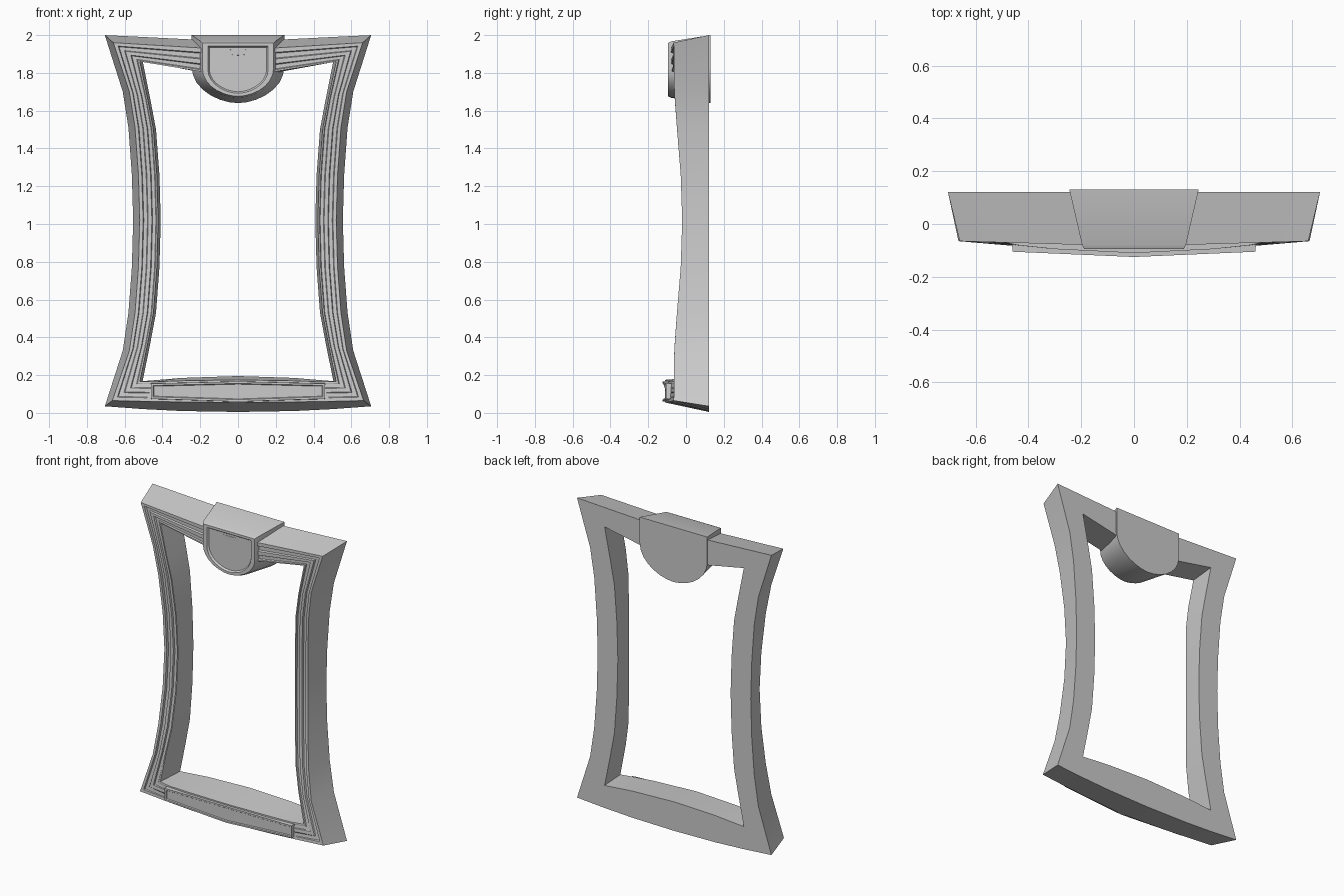
import bpy, bmesh, math

if "Cube" in bpy.data.objects:
    bpy.data.objects.remove(bpy.data.objects["Cube"])


def loft(name, rings, closed=False):
    """Skin equal-length rings of points; cap the ends unless the loop closes."""
    bm = bmesh.new()
    vs = [[bm.verts.new(p) for p in r] for r in rings]
    n, m = len(rings), len(rings[0])
    for i in range(n if closed else n - 1):
        a, b = vs[i], vs[(i + 1) % n]
        for j in range(m):
            k = (j + 1) % m
            bm.faces.new((a[j], a[k], b[k], b[j]))
    if not closed:
        bm.faces.new(vs[0])
        bm.faces.new(vs[-1][::-1])
    bmesh.ops.recalc_face_normals(bm, faces=bm.faces)
    me = bpy.data.meshes.new(name)
    bm.to_mesh(me)
    bm.free()
    ob = bpy.data.objects.new(name, me)
    bpy.context.collection.objects.link(ob)
    bpy.ops.object.select_all(action='DESELECT')
    bpy.context.view_layer.objects.active = ob
    ob.select_set(True)
    bpy.ops.object.shade_smooth_by_angle(angle=math.radians(20))
    return ob


# Frame stations, right half from bottom centre to top centre:
# outer back xz, outer front xz, inner front xz, inner back xz, front y, groove amount
bottom = [
    ((0, .005), (0, .055), (0, .175), (0, .195), -.11, 0),
    ((.30, .010), (.30, .058), (.30, .170), (.30, .185), -.095, 0),
    ((.50, .020), (.49, .061), (.44, .165), (.43, .174), -.08, 0),
    ((.705, .035), (.665, .065), (.52, .165), (.505, .168), -.065, .6),
]
# Concave side: outer back x, z, inner z, front y
side = []
for x, z, zi, y in [(.61, .33, .37, -.062), (.58, .53, .53, -.048), (.562, .77, .77, -.028),
                    (.555, 1.02, 1.02, -.02), (.562, 1.26, 1.26, -.028),
                    (.58, 1.51, 1.50, -.048), (.61, 1.70, 1.66, -.062)]:
    side.append(((x, z), (x - .035, z), (x - .132, zi), (x - .146, zi), y, 1))
top = [
    ((.705, 2.0), (.66, 1.96), (.52, 1.86), (.505, 1.863), -.065, 1),
    ((0, 1.965), (0, 1.92), (0, 1.775), (0, 1.765), -.085, 1),
]
half = bottom + side + top

# Two shallow channels across the front face: (fraction, depth)
grooves = [(0, 0), (.18, 0), (.22, .013), (.42, .013), (.46, .002),
           (.66, .002), (.70, .012), (.88, .012), (.92, .004), (1, .004)]


def section(st, s):
    ob, of, inf, ib, y, g = st
    pts = [(s * ob[0], .122, ob[1])]
    for t, d in grooves:
        pts.append((s * (of[0] + (inf[0] - of[0]) * t), y + d * g,
                    of[1] + (inf[1] - of[1]) * t))
    pts.append((s * ib[0], .122, ib[1]))
    return pts


loft("frame", [section(s, 1) for s in half] +
     [section(s, -1) for s in half[-2:0:-1]], closed=True)


# Shield-shaped block on the top rail
def shield(w, ztop, shoulder, zbot, y):
    right = [(w, ztop)]
    for i in range(8):
        a = math.pi / 2 * i / 7
        right.append((w * math.cos(a) ** 1.1 if i < 7 else 0,
                      shoulder - (shoulder - zbot) * math.sin(a)))
    pts = right + [(-x, z) for x, z in right[-2::-1]]
    return [(x, y, z) for x, z in pts]


loft("top_shield_block", [
    shield(.245, 2.0, 1.83, 1.64, .13),
    shield(.197, 1.967, 1.82, 1.668, -.078),
    shield(.188, 1.958, 1.82, 1.676, -.095),
    shield(.160, 1.942, 1.82, 1.692, -.095),
    shield(.152, 1.934, 1.82, 1.700, -.083),
])


# Bowed plate on the bottom rail, with a slim recessed panel
def plate(inset, dy):
    e = .46 - inset
    lo = [(-e, -.105, .075 + inset), (0, -.125, .06 + inset), (e, -.105, .075 + inset)]
    hi = [(e, -.105, .155 - inset), (0, -.125, .166 - inset), (-e, -.105, .155 - inset)]
    return [(x, y + dy, z) for x, y, z in lo + hi]


loft("bottom_plate", [plate(-.004, .06), plate(0, 0), plate(.010, 0), plate(.014, .006)])
